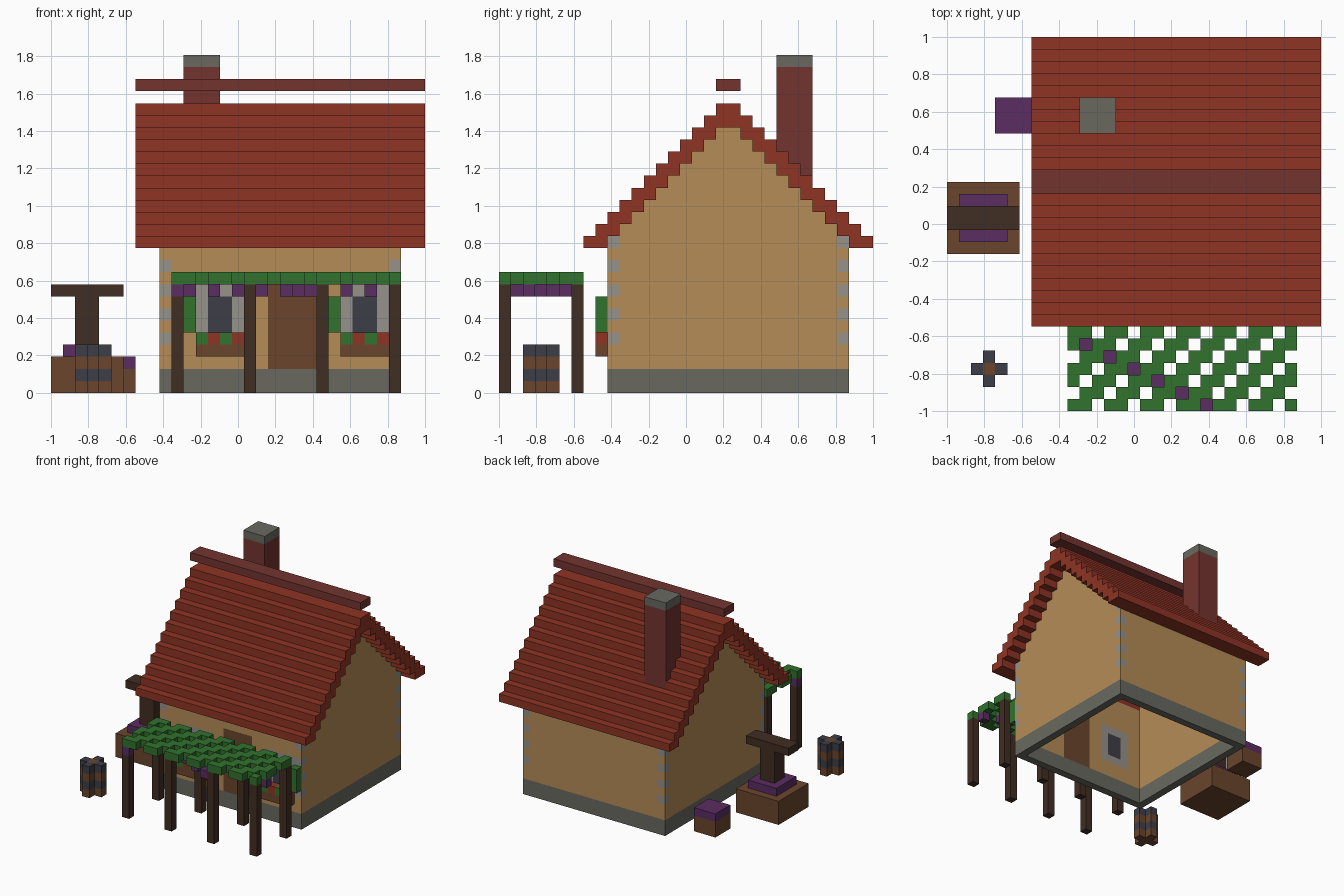
import bpy
import bmesh
from mathutils import Matrix, Vector

U = 2 / 31  # one block

default = bpy.data.objects.get("Cube")
if default:
    bpy.data.objects.remove(default, do_unlink=True)


def linear(hex_code):
    values = [int(hex_code[n:n + 2], 16) / 255 for n in (0, 2, 4)]
    return [((v + 0.055) / 1.055) ** 2.4 if v > 0.04 else v / 12.92 for v in values] + [1]


def material(name, hex_code):
    mat = bpy.data.materials.new(name)
    mat.use_nodes = True
    mat.diffuse_color = linear(hex_code)
    mat.node_tree.nodes["Principled BSDF"].inputs["Base Color"].default_value = linear(hex_code)
    return mat


ROOF = material("roof red", "8E3424")
BRICK = material("dark brick red", "73342F")
PLASTER = material("tan plaster", "B58C57")
STONE = material("dark stone", "686960")
PALE = material("pale stone", "96918A")
LEAF = material("leaf green", "32722E")
BLOOM = material("purple bloom", "5B2D62")
TIMBER = material("dark timber", "402D23")
WOOD = material("brown wood", "6A452C")
SLATE = material("slate", "3D3E47")


def blocks(name, mat, boxes):
    """One object from boxes given as (x range, y range, z range) in blocks."""
    bm = bmesh.new()
    for ranges in boxes:
        low = Vector(r[0] for r in ranges) * U - Vector((1, 1, 0))
        size = Vector(r[1] - r[0] for r in ranges) * U
        place = Matrix.Translation(low + size / 2) @ Matrix.Diagonal((*size, 1))
        bmesh.ops.create_cube(bm, size=1, matrix=place)
    mesh = bpy.data.meshes.new(name)
    bm.to_mesh(mesh)
    bm.free()
    mesh.materials.append(mat)
    obj = bpy.data.objects.new(name, mesh)
    bpy.context.scene.collection.objects.link(obj)
    return obj


def one(n):
    return (n, n + 1)


# House extents in blocks
LEFT, RIGHT = 9, 29
FRONT, BACK = 9, 29
BASE, EAVE = 2, 13
ENDS = (LEFT, RIGHT - 1)
front_y = one(FRONT)
inner = (LEFT + 1, RIGHT - 1)

# Foundation ring, open in the middle
blocks("foundation", STONE,
       [((LEFT, RIGHT), one(y), (0, BASE)) for y in ENDS]
       + [(one(x), inner, (0, BASE)) for x in ENDS])

# Corner columns with alternating pale stones
for name, mat, wanted in (("corner_stones", PALE, True), ("corner_plaster", PLASTER, False)):
    blocks(name, mat, [(one(x), one(y), one(z)) for x in ENDS for y in ENDS
                       for z in range(BASE, EAVE) if (z % 2 == 0 and z > BASE) == wanted])

# Side walls with stepped gables, and the back wall
blocks("side_walls", PLASTER,
       [(one(x), inner, (BASE, EAVE)) for x in ENDS]
       + [(one(x), (z - 3, 41 - z), one(z)) for x in ENDS for z in range(EAVE, 22)])
blocks("back_wall", PLASTER, [(inner, one(BACK - 1), (BASE, EAVE))])

# Front wall around the door and two windows
WINDOWS = (12, 24)
DOOR = (18, 22)
wall = [((10, 12), front_y, (BASE, EAVE)), ((16, 18), front_y, (BASE, EAVE)),
        ((22, 24), front_y, (BASE, EAVE)), (DOOR, front_y, (10, EAVE))]
for x in WINDOWS:
    wall += [((x, x + 4), front_y, (BASE, 4)), ((x, x + 4), front_y, (9, EAVE))]
blocks("front_wall", PLASTER, wall)
blocks("door", WOOD, [(DOOR, front_y, (BASE, 10))])

# Windows with shutters and flower boxes
box_y = one(FRONT - 1)
for side, x in zip(("right", "left"), WINDOWS):
    blocks(f"{side}_window_frame", PALE,
           [((x, x + 4), front_y, one(z)) for z in (4, 8)]
           + [(one(n), front_y, (5, 8)) for n in (x, x + 3)])
    blocks(f"{side}_window_pane", SLATE, [((x + 1, x + 3), front_y, (5, 8))])
    blocks(f"{side}_shutters", LEAF, [(one(n), box_y, (5, 8)) for n in (x - 1, x + 4)])
    blocks(f"{side}_flower_box", WOOD, [((x, x + 4), box_y, one(3))])
    blocks(f"{side}_box_leaves", LEAF, [(one(x + n), box_y, one(4)) for n in (0, 2)])
    blocks(f"{side}_box_flowers", ROOF, [(one(x + n), box_y, one(4)) for n in (1, 3)])

# Stepped roof, mirrored about the ridge line
roof_x = (7, 31)
rows = [(roof_x, (18, 20), one(23))]
for n in range(11):
    rows += [(roof_x, (7 + n, 9 + n), one(12 + n)), (roof_x, (29 - n, 31 - n), one(12 + n))]
blocks("roof", ROOF, rows)
blocks("ridge_beam", BRICK, [(roof_x, (18, 20), one(25))])

# Chimney
blocks("chimney", BRICK, [((11, 14), (23, 26), (17, 27))])
blocks("chimney_cap", STONE, [((11, 14), (23, 26), one(27))])

# Pergola: posts, lattice of leaves and hanging flowers
cells = [(a, y) for a in range(19) for y in range(7)]
blooming = [(a, y) for a, y in cells if (a + 2 * y) % 11 == 0]
blocks("pergola_posts", TIMBER, [(one(10 + a), one(y), (0, 8 if (a, y) in blooming else 9))
                                 for a in range(0, 19, 6) for y in (0, 6)])
blocks("pergola_leaves", LEAF, [(one(10 + a), one(y), one(9))
                                for a, y in cells if (a + 2 * y) % 3 != 2])
blocks("pergola_flowers", BLOOM, [(one(10 + a), one(y), one(8)) for a, y in blooming])

# Barrel with a cross-shaped section
for name, mat, layers in (("barrel_staves", WOOD, (0, 2)), ("barrel_bands", SLATE, (1, 3))):
    blocks(name, mat, [(x, y, one(z)) for z in layers
                       for x, y in ((one(2), one(3)), (one(4), one(3)),
                                    (one(3), one(2)), (one(3), one(4)))])
blocks("barrel_core", WOOD, [(one(3), one(3), (0, 4))])

# Grape press: vat, fruit, screw post and handle
blocks("press_vat", WOOD, [((0, 6), (13, 19), (0, 3))])
blocks("press_fruit", BLOOM, [((1, 5), (14, 18), one(3))])
blocks("press_post", TIMBER, [((2, 4), (15, 17), (4, 8))])
blocks("press_handle", TIMBER, [((0, 6), (15, 17), one(8))])

# Crate of fruit beside the house
blocks("crate", WOOD, [((4, 7), (23, 26), (0, 2))])
blocks("crate_fruit", BLOOM, [((4, 7), (23, 26), one(2))])
